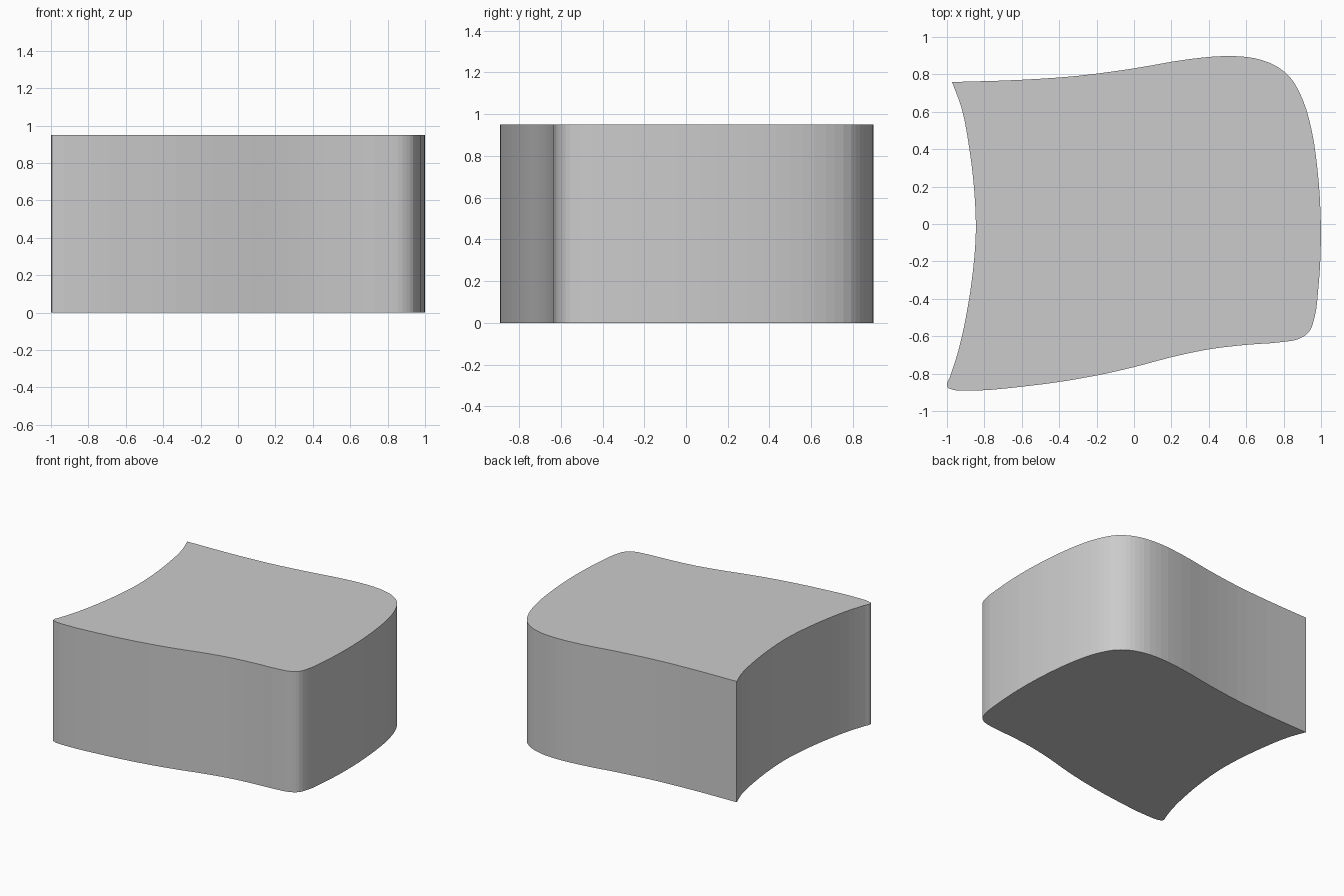
import bpy, bmesh
from mathutils import Vector

if "Cube" in bpy.data.objects:
    bpy.data.objects.remove(bpy.data.objects["Cube"])

HEIGHT = 0.95
STEPS = 3

# Outline runs between sharp corners, counter-clockwise seen from above
front_right_back = [(-0.995, -0.877), (-0.96, -0.888), (-0.88, -0.891), (-0.6, -0.87),
                    (-0.2, -0.81), (0, -0.765), (0.2, -0.712), (0.4, -0.67),
                    (0.6, -0.646), (0.8, -0.63), (0.88, -0.615), (0.935, -0.578),
                    (0.965, -0.5), (0.985, -0.35), (0.999, -0.1), (0.997, 0.07),
                    (0.98, 0.3), (0.95, 0.5), (0.9, 0.67), (0.83, 0.79),
                    (0.75, 0.85), (0.65, 0.885), (0.5, 0.898), (0.3, 0.882),
                    (0, 0.832), (-0.3, 0.792), (-0.6, 0.771), (-0.973, 0.759)]
left = [(-0.973, 0.759), (-0.925, 0.63), (-0.88, 0.4), (-0.852, 0.15),
        (-0.846, -0.05), (-0.861, -0.25), (-0.89, -0.45), (-0.94, -0.68),
        (-0.985, -0.82), (-1.0, -0.862), (-0.995, -0.877)]


def smooth_run(pts):
    """Smooth curve through the points; the last point is left to the next run."""
    p = [Vector(q) for q in pts]
    d = [(b - a).length for a, b in zip(p, p[1:])]
    s = [(b - a) / l for a, b, l in zip(p, p[1:], d)]
    tan = [s[0]] + [(s[i - 1] * d[i] + s[i] * d[i - 1]) / (d[i - 1] + d[i])
                    for i in range(1, len(s))] + [s[-1]]
    out = []
    for i, l in enumerate(d):
        for k in range(STEPS):
            t = k / STEPS
            h = t * t * (3 - 2 * t)
            out.append(p[i] * (1 - h) + p[i + 1] * h
                       + tan[i] * l * t * (1 - t) ** 2
                       - tan[i + 1] * l * t * t * (1 - t))
    return out


# Block: extruded outline
bm = bmesh.new()
outline = smooth_run(front_right_back) + smooth_run(left)
base = bm.faces.new([bm.verts.new((v.x, v.y, 0)) for v in outline])
top = bmesh.ops.extrude_face_region(bm, geom=[base], use_keep_orig=True)
bmesh.ops.translate(bm, vec=(0, 0, HEIGHT),
                    verts=[g for g in top["geom"] if isinstance(g, bmesh.types.BMVert)])
bmesh.ops.recalc_face_normals(bm, faces=bm.faces)
mesh = bpy.data.meshes.new("curved_block")
bm.to_mesh(mesh)
bm.free()
block = bpy.data.objects.new("curved_block", mesh)
bpy.context.collection.objects.link(block)
